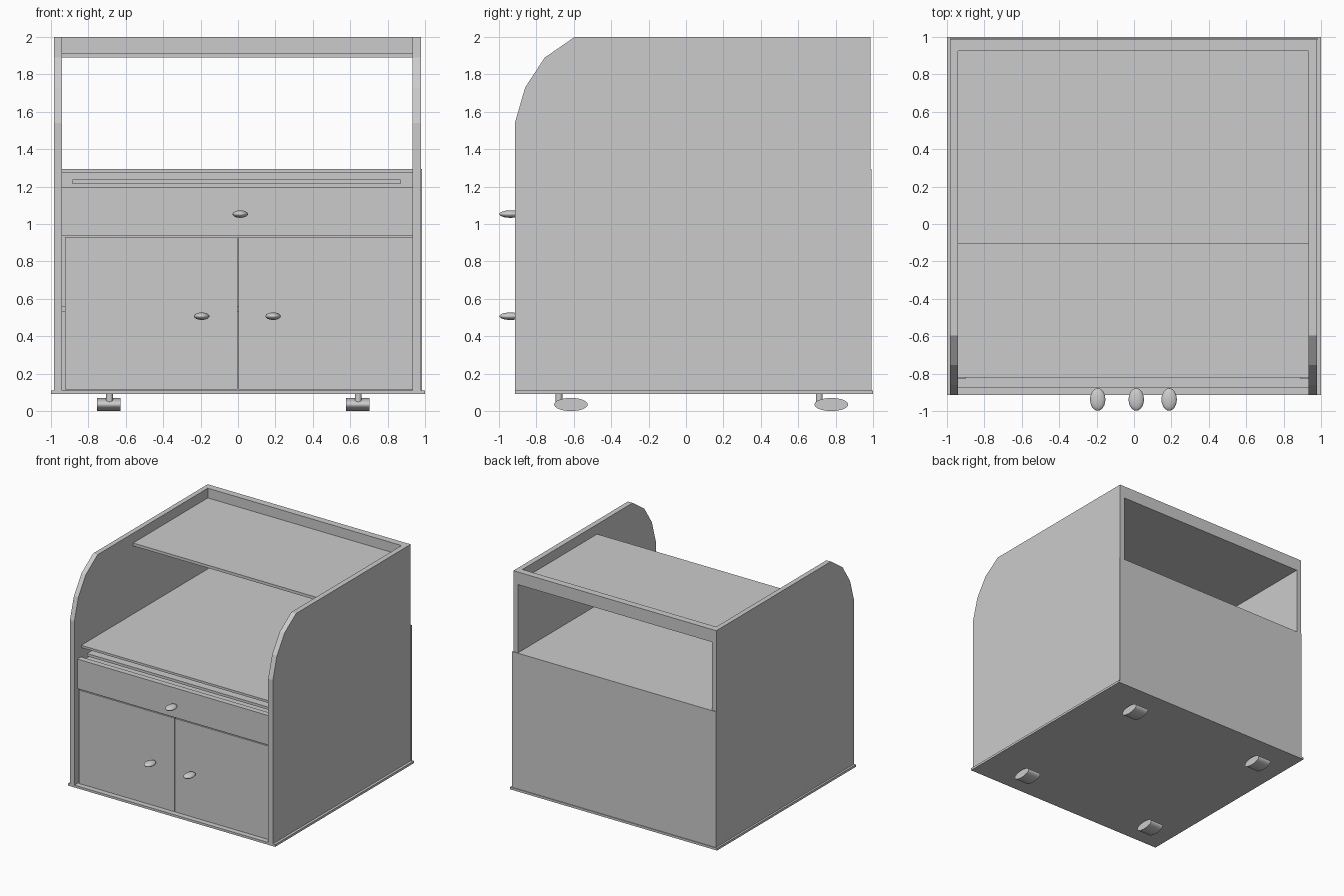
import bpy, bmesh, math

if "Cube" in bpy.data.objects:
    bpy.data.objects.remove(bpy.data.objects["Cube"])


def box(name, x, y, z):
    """Board spanning the given (min, max) ranges."""
    bm = bmesh.new()
    bmesh.ops.create_cube(bm, size=1)
    for v in bm.verts:
        v.co = [r[0] if c < 0 else r[1] for c, r in zip(v.co, (x, y, z))]
    return finish(name, bm)


def finish(name, bm, smooth=False):
    bmesh.ops.recalc_face_normals(bm, faces=bm.faces)
    me = bpy.data.meshes.new(name)
    bm.to_mesh(me)
    bm.free()
    ob = bpy.data.objects.new(name, me)
    bpy.context.collection.objects.link(ob)
    if smooth:
        bpy.ops.object.select_all(action='DESELECT')
        ob.select_set(True)
        bpy.context.view_layer.objects.active = ob
        bpy.ops.object.shade_smooth_by_angle(angle=math.radians(40))
    return ob


def side_panel(name, x0, x1):
    """Side board with a faceted, rounded upper front corner."""
    profile = [(-0.915, 0.11), (-0.915, 1.54), (-0.86, 1.73), (-0.755, 1.89),
               (-0.595, 2.0), (0.986, 2.0), (0.986, 0.11)]
    bm = bmesh.new()
    face = bm.faces.new([bm.verts.new((x0, y, z)) for y, z in profile])
    ext = bmesh.ops.extrude_face_region(bm, geom=[face])["geom"]
    for v in ext:
        if isinstance(v, bmesh.types.BMVert):
            v.co.x = x1
    return finish(name, bm)


def knob(name, x, z):
    bm = bmesh.new()
    bmesh.ops.create_uvsphere(bm, u_segments=24, v_segments=14, radius=1)
    for v in bm.verts:
        v.co = (x + v.co.x * 0.041, -0.938 + v.co.y * 0.06, z + v.co.z * 0.02)
    return finish(name, bm, True)


def caster(name, x, y):
    # flattened wheel lying along x
    bm = bmesh.new()
    bmesh.ops.create_cone(bm, cap_ends=True, segments=32, radius1=1, radius2=1, depth=1)
    for v in bm.verts:
        a, b, c = v.co
        v.co = (x + c * 0.126, y + a * 0.09, 0.035 + b * 0.035)
    finish(name + "_wheel", bm, True)
    # stem
    bm = bmesh.new()
    bmesh.ops.create_cone(bm, cap_ends=True, segments=16, radius1=0.018, radius2=0.018, depth=0.05)
    for v in bm.verts:
        v.co = (v.co.x + x + 0.003, v.co.y + y - 0.064, v.co.z + 0.07)
    finish(name + "_stem", bm, True)


L, R = -0.94, 0.932   # inner faces of the sides

# Carcass
box("base_board", (-1, 1), (-0.915, 0.999), (0.09, 0.11))
side_panel("left_side", -0.983, L)
side_panel("right_side", R, 0.978)
box("back_panel", (-0.985, 0.985), (0.986, 0.993), (0.11, 1.295))
box("desktop", (L, R), (-0.82, 0.986), (1.275, 1.295))
box("inner_shelf", (L, R), (-0.80, 0.986), (0.53, 0.56))

# Raised shelf and back rail
box("upper_shelf", (L, R), (-0.105, 0.926), (1.89, 1.915))
box("back_rail", (L, R), (0.926, 0.986), (1.89, 2.0))

# Drawer, tray and doors
box("drawer_front", (L, R), (-0.875, -0.825), (0.938, 1.196))
box("drawer_body", (-0.9, 0.89), (-0.825, 0.9), (0.96, 1.19))
box("slide_out_tray", (-0.885, 0.87), (-0.82, 0.9), (1.215, 1.238))
box("left_door", (-0.924, -0.003), (-0.875, -0.83), (0.114, 0.93))
box("right_door", (0.004, R), (-0.875, -0.83), (0.114, 0.93))

# Knobs
knob("drawer_knob", 0.012, 1.053)
knob("left_door_knob", -0.194, 0.507)
knob("right_door_knob", 0.188, 0.507)

# Casters
for xn, x in (("left", -0.69), ("right", 0.64)):
    for yn, y in (("front", -0.615), ("back", 0.777)):
        caster(f"{yn}_{xn}_caster", x, y)
